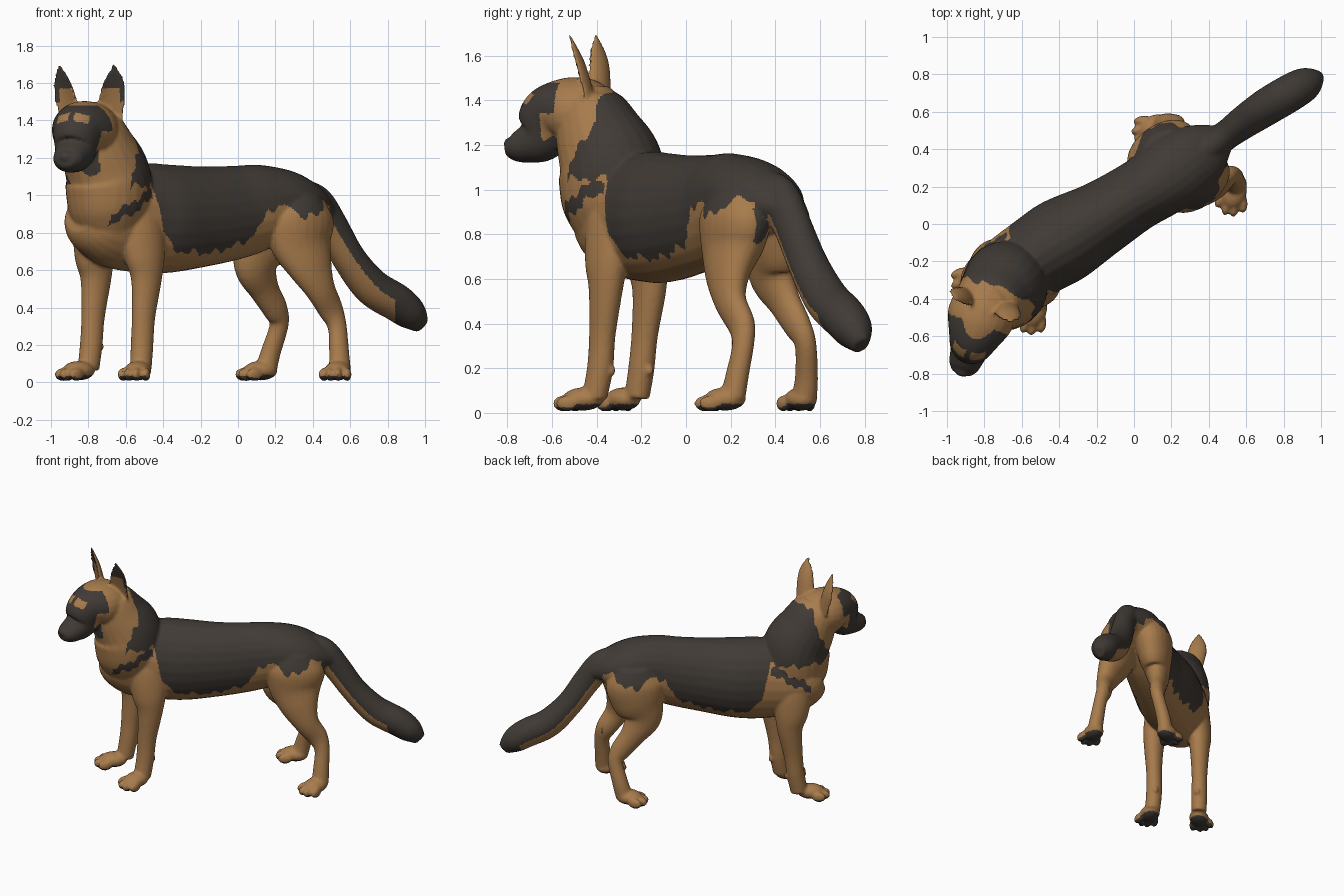
import bpy, bmesh, math
from mathutils import Vector, Matrix

old = bpy.data.objects.get("Cube")
if old:
    bpy.data.objects.remove(old, do_unlink=True)

# Body axes: S runs towards the tail, L to the dog's left
S, L, UP = Vector((.819, .574, 0)), Vector((.574, -.819, 0)), Vector((0, 0, 1))
ORIGIN = Vector((0, .13, 0))
# Head axes: the head is turned relative to the body
HEAD, FACE, HL = Vector((-.81, -.47, 0)), Vector((-.33, -.944, 0)), Vector((.944, -.33, 0))
bm = bmesh.new()


def spline(pts, n=6):
    """Catmull-Rom samples through tuples of position and radii."""
    v = [Vector(p) for p in pts]
    out = []
    for i in range(len(v) - 1):
        a, b, c, d = v[max(i - 1, 0)], v[i], v[i + 1], v[min(i + 2, len(v) - 1)]
        for k in range(n):
            t = k / n
            out.append(b + (c - a) * (t / 2) + (a * 2 - b * 5 + c * 4 - d) * (t * t / 2)
                       + (b * 3 - a - c * 3 + d) * (t ** 3 / 2))
    return out + [v[-1]]


def tube(pts, side, cup=False, seg=24):
    """Closed loft of ellipses; points are x, y, z, side radius, other radius."""
    ring_data = spline(pts)
    centres = [Vector(p[:3]) for p in ring_data]
    rings = []
    for i, p in enumerate(ring_data):
        tan = (centres[min(i + 1, len(centres) - 1)] - centres[max(i - 1, 0)]).normalized()
        a = (side - tan * side.dot(tan)).normalized()
        b = tan.cross(a)
        ring = []
        for k in range(seg):
            ang = math.tau * k / seg
            w = math.sin(ang)
            if cup and w < 0:      # hollow the front of an ear
                w *= -.35
            ring.append(bm.verts.new(centres[i] + a * max(p[3], .004) * math.cos(ang)
                                     + b * max(p[4], .004) * w))
        rings.append(ring)
    for r, q in zip(rings, rings[1:]):
        for k in range(seg):
            j = (k + 1) % seg
            bm.faces.new((r[k], r[j], q[j], q[k]))
    bm.faces.new(rings[0][::-1])
    bm.faces.new(rings[-1])


def blob(centre, fwd, size):
    """Ellipsoid with its length along fwd."""
    x = Vector(fwd).normalized()
    rot = Matrix((x, UP.cross(x), UP)).transposed().to_4x4()
    bmesh.ops.create_uvsphere(bm, u_segments=20, v_segments=12, radius=1,
                              matrix=Matrix.Translation(centre) @ rot @ Matrix.Diagonal((*size, 1)))


# Torso: s, t, bottom, top, half width
torso = [(-1.0, -.04, .8, 1.0, .11), (-.93, -.05, .69, 1.07, .18), (-.8, -.05, .61, 1.13, .21),
         (-.6, -.05, .585, 1.17, .22), (-.43, -.04, .585, 1.165, .23), (-.2, -.02, .62, 1.155, .2),
         (0, -.01, .66, 1.16, .185), (.15, 0, .71, 1.167, .19), (.3, 0, .77, 1.14, .2),
         (.45, 0, .81, 1.07, .165), (.58, 0, .86, .97, .08)]
tube([(*(ORIGIN + S * s + L * t + UP * (lo + hi) / 2), w, (hi - lo) / 2)
      for s, t, lo, hi, w in torso], L)

# Neck
tube([(-.68, -.33, .76, .14, .14), (-.69, -.33, .9, .21, .22), (-.69, -.33, 1.02, .23, .24),
      (-.7, -.34, 1.12, .225, .235), (-.75, -.39, 1.25, .2, .2), (-.79, -.43, 1.38, .165, .15),
      (-.8, -.44, 1.45, .1, .1)], HL)

# Head: forward, height, half height, half width
skull = [(-.14, 1.34, .07, .09), (-.06, 1.35, .14, .165), (.03, 1.345, .16, .18),
         (.1, 1.335, .155, .16), (.15, 1.305, .15, .13), (.19, 1.235, .115, .108),
         (.25, 1.205, .088, .095), (.31, 1.19, .065, .08), (.35, 1.19, .035, .05)]
tube([(*(HEAD + FACE * u + UP * z), w, h) for u, z, h, w in skull], HL)
blob(HEAD + FACE * .335 + UP * 1.205, FACE, (.03, .042, .03))
for side in (-1, 1):
    blob(HEAD + FACE * .13 + HL * side * .085 + UP * 1.395, FACE, (.045, .05, .035))

# Ears
ear_radii = [(.075, .055), (.07, .05), (.052, .035), (.008, .008)]
left_ear = [(-.69, -.46, 1.4), (-.67, -.495, 1.54), (-.662, -.515, 1.62), (-.665, -.53, 1.7)]
right_ear = [(-.9, -.4, 1.4), (-.936, -.4, 1.54), (-.95, -.405, 1.62), (-.956, -.41, 1.7)]
for ear, turn in ((left_ear, .35), (right_ear, -.35)):
    tube([p + r for p, r in zip(ear, ear_radii)], HL - FACE * turn, cup=True)

# Tail
tube([(.34, .37, 1.0, .08, .09), (.42, .425, .95, .085, .1), (.5, .48, .83, .08, .095),
      (.595, .55, .66, .09, .09), (.715, .63, .51, .1, .1), (.85, .71, .425, .1, .1),
      (.93, .755, .36, .085, .085), (.985, .785, .3, .035, .045)], L)

# Legs
front_radii = [(.07, .11), (.095, .14), (.085, .12), (.07, .088), (.056, .066), (.057, .062), (.055, .06)]
rear_radii = [(.09, .12), (.13, .2), (.12, .185), (.085, .135), (.062, .088), (.054, .072),
              (.047, .053), (.05, .055), (.055, .06)]
legs = [
    ([(-.7, -.22, 1.0), (-.75, -.2, .85), (-.765, -.175, .68), (-.76, -.165, .55),
      (-.775, -.185, .35), (-.785, -.2, .2), (-.8, -.22, .07)], front_radii),
    ([(-.53, -.31, 1.0), (-.525, -.335, .85), (-.5, -.355, .68), (-.49, -.36, .55),
      (-.505, -.375, .35), (-.513, -.385, .2), (-.52, -.41, .07)], front_radii),
    ([(.155, .4, 1.0), (.15, .4, .88), (.13, .395, .75), (.1, .385, .62), (.14, .44, .5),
      (.2, .5, .39), (.22, .535, .31), (.175, .54, .16), (.15, .53, .07)], rear_radii),
    ([(.33, .23, 1.0), (.33, .22, .88), (.335, .21, .75), (.385, .19, .62), (.44, .2, .5),
      (.495, .25, .39), (.53, .255, .3), (.54, .23, .17), (.545, .21, .07)], rear_radii)]
for path, radii in legs:
    tube([p + r for p, r in zip(path, radii)], L)

# Paws with four toes each: centre and pointing direction
paws = [(-.865, -.29, -.82, -.57), (-.54, -.475, -.3, -.95),
        (.105, .51, -.93, -.35), (.53, .16, -.2, -.98)]
for x, y, dx, dy in paws:
    fwd = Vector((dx, dy, 0)).normalized()
    lat, mid = UP.cross(fwd), Vector((x, y, 0))
    blob(mid - fwd * .015 + UP * .062, fwd, (.095, .07, .052))
    for k in (-1.5, -.5, .5, 1.5):
        blob(mid + fwd * (.075 - .015 * k * k) + lat * k * .042 + UP * .042,
             fwd + lat * k * .12, (.05, .024, .036))
# Wrist pads behind the front legs
for x, y in ((-.738, -.165), (-.485, -.335)):
    blob(Vector((x, y, .19)), S, (.022, .02, .025))

# Fuse the parts into one smooth body
mesh = bpy.data.meshes.new("dog_parts")
bmesh.ops.recalc_face_normals(bm, faces=bm.faces)
bm.to_mesh(mesh)
bm.free()
dog = bpy.data.objects.new("dog", mesh)
bpy.context.collection.objects.link(dog)
fuse = dog.modifiers.new("fuse", "REMESH")
fuse.mode, fuse.voxel_size = "VOXEL", .0095
relax = dog.modifiers.new("relax", "SMOOTH")
relax.factor, relax.iterations = .5, 5
graph = bpy.context.evaluated_depsgraph_get()
coat = bpy.data.meshes.new_from_object(dog.evaluated_get(graph))
dog.modifiers.clear()
dog.data = coat
bpy.data.meshes.remove(mesh)
coat.name = "dog"

# Coat colours
coat.materials.clear()
for name, rgb in (("tan_fur", (.39, .2, .073)), ("black_fur", (.052, .043, .036))):
    mat = bpy.data.materials.new(name)
    mat.use_nodes = True
    mat.diffuse_color = (*rgb, 1)
    mat.node_tree.nodes["Principled BSDF"].inputs["Base Color"].default_value = (*rgb, 1)
    coat.materials.append(mat)

# Lower edge of the saddle marking: s, height
saddle = [(-.66, 1.05), (-.6, .82), (-.52, .7), (-.26, .69), (-.05, .75), (.03, .83), (.07, .92),
          (.17, .95), (.26, .88), (.36, .9), (.43, .96), (.6, .93)]


def saddle_edge(s):
    for (a, za), (b, zb) in zip(saddle, saddle[1:]):
        if s <= b:
            return za + (zb - za) * (s - a) / (b - a)
    return saddle[-1][1]


def is_black(p, n):
    d = p - ORIGIN
    s, t, z = d.dot(S), d.dot(L), p.z
    h, l = (p - HEAD).dot(FACE), abs((p - HEAD).dot(HL))
    ragged = .012 * math.sin(s * 45) + .01 * math.sin(s * 83 + z * 30)
    if z < .3 and s < .8:                                   # paw soles
        return z < .04 and n.z < -.35
    if s > .5 and (s > .62 or n.dot(S) > -.2) and abs(t) < .14:   # tail
        return p.x > .84 or n.dot(Vector((.5, .35, .79))) > -.2
    if s > -.66:                                            # saddle
        return z > saddle_edge(s) + ragged
    if z > 1.5 and l > .06:                                 # ears
        return n.dot(FACE) > .05 and (z > 1.57 or l > .17)
    if h > .07 and z > 1.1:                                 # face mask
        brow = .015 < l < .09 and abs(z - 1.425 + l * .25) < .022
        cheek = l > .1 and z < 1.34 and h < .15
        return z < 1.48 and not brow and not cheek
    if z > 1.05 + ragged:                                   # back of the neck
        return h < -.15 + max(0, 1.31 - z) * .55 + ragged
    # shoulder streaks
    return s > -.94 and abs(t + .05) > .13 and abs(z - 1.02 - (s + .67) * .55 + ragged) < .032


for face in coat.polygons:
    face.use_smooth = True
    face.material_index = int(is_black(face.center, face.normal))
